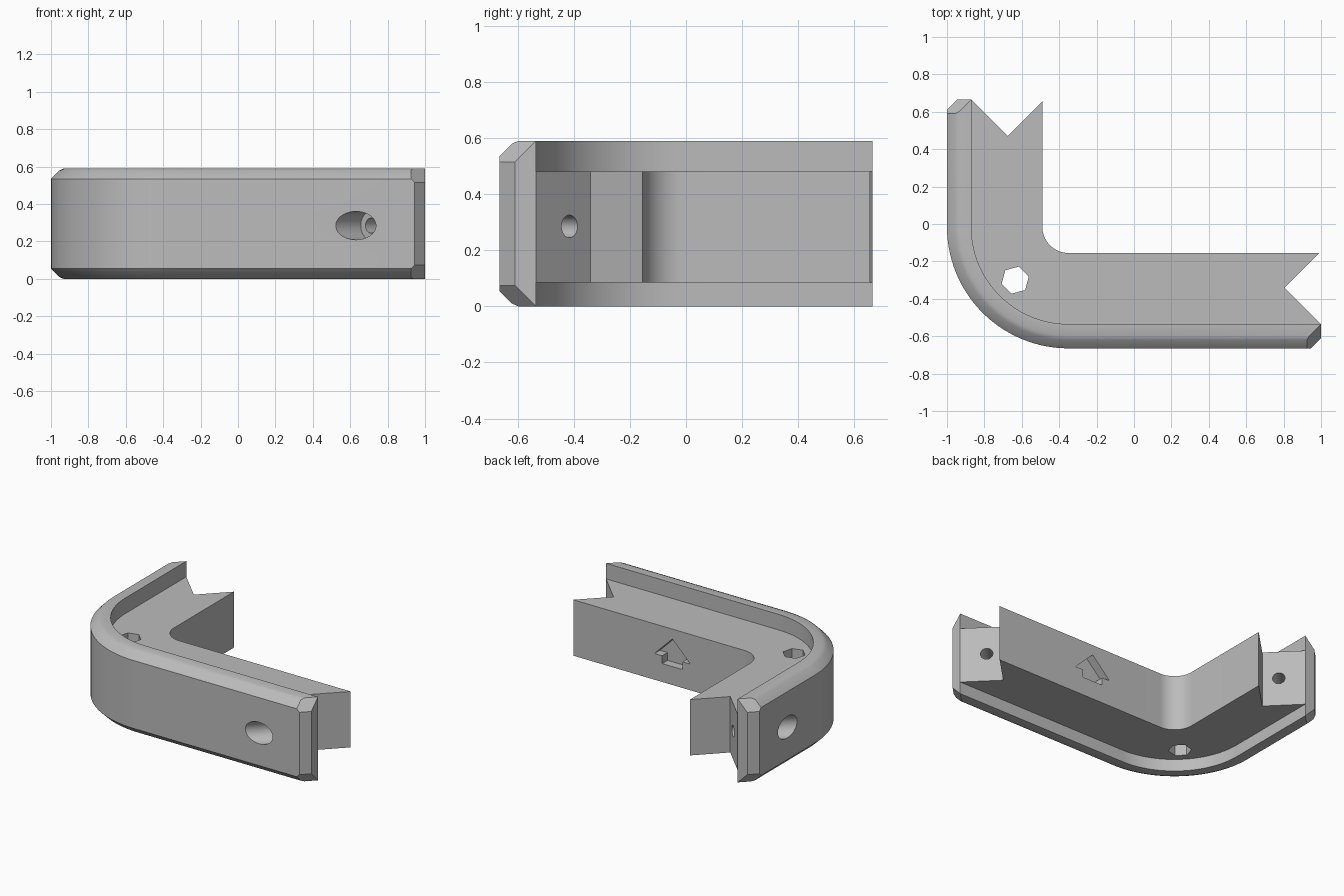
import bpy, bmesh
from math import sin, cos, pi, radians
from mathutils import Vector, Matrix

if "Cube" in bpy.data.objects:
    bpy.data.objects.remove(bpy.data.objects["Cube"], do_unlink=True)

HEIGHT, RADIUS, SHIFT = 0.59, 0.65, 0.335
CENTRE = Vector((-0.35, -0.015))
ARC_STEPS = 28


def swap(x, y):
    """Mirror a plan point from one arm to the other."""
    return y - SHIFT, x - SHIFT


def arm_end(d):
    """Arm end: square on the outer wall, V-notched on the core."""
    return 1.0 if d <= 0.13 else 0.805 + abs(d - 0.325)


def finish(bm, name):
    bmesh.ops.recalc_face_normals(bm, faces=bm.faces)
    mesh = bpy.data.meshes.new(name)
    bm.to_mesh(mesh)
    bm.free()
    obj = bpy.data.objects.new(name, mesh)
    bpy.context.collection.objects.link(obj)
    return obj


def prism(points, offset):
    """Closed solid from a planar outline."""
    bm = bmesh.new()
    face = bm.faces.new([bm.verts.new(p) for p in points])
    ext = bmesh.ops.extrude_face_region(bm, geom=[face])["geom"]
    bmesh.ops.translate(bm, vec=offset, verts=[v for v in ext if isinstance(v, bmesh.types.BMVert)])
    return finish(bm, "cutter")


def cylinder(start, end, radius):
    axis = Vector(end) - Vector(start)
    rot = axis.to_track_quat("Z", "Y").to_matrix().to_4x4()
    bm = bmesh.new()
    bmesh.ops.create_cone(bm, cap_ends=True, segments=40, radius1=radius, radius2=radius,
                          depth=axis.length,
                          matrix=Matrix.Translation((Vector(start) + Vector(end)) / 2) @ rot)
    return finish(bm, "cutter")


# Cross-section: tall chamfered wall plus core, as (distance from outside, height)
top = [(0, 0.535), (0.045, 0.58), (0.068, HEIGHT), (0.13, HEIGHT), (0.13, 0.48), (0.325, 0.48), (0.51, 0.48)]
bottom = [(0.51, 0.085), (0.325, 0.085), (0.13, 0.085), (0.13, 0), (0.068, 0), (0.045, 0.01), (0, 0.055)]
profile = top + bottom

# Sweep the section along arm, corner, arm
bm = bmesh.new()
rings = [[bm.verts.new((*swap(arm_end(d), d - 0.665), z)) for d, z in profile]]
for i in range(ARC_STEPS + 1):
    a = pi + pi / 2 * i / ARC_STEPS
    rings.append([bm.verts.new((CENTRE.x + (RADIUS - d) * cos(a),
                                CENTRE.y + (RADIUS - d) * sin(a), z)) for d, z in profile])
rings.append([bm.verts.new((arm_end(d), d - 0.665, z)) for d, z in profile])
n = len(profile)
for r, s in zip(rings, rings[1:]):
    for i in range(n):
        j = (i + 1) % n
        bm.faces.new((r[i], r[j], s[j], s[i]))
for ring in (rings[0], rings[-1]):
    bm.faces.new(ring[:5] + ring[9:])
    bm.faces.new((ring[4], ring[5], ring[8], ring[9]))
    bm.faces.new((ring[5], ring[6], ring[7], ring[8]))
bmesh.ops.recalc_face_normals(bm, faces=bm.faces)

# Trim the wall ends: upright chamfer and two corner cuts on each arm
for mirrored in (False, True):
    for point, nz in (((1, -0.61, 0.3), 0), ((1, -0.535, HEIGHT), 1), ((1, -0.535, 0), -1)):
        normal = Vector((1, -1, nz))
        if mirrored:
            point = (*swap(point[0], point[1]), point[2])
            normal = Vector((-1, 1, nz))
        cut = bmesh.ops.bisect_plane(bm, geom=bm.verts[:] + bm.edges[:] + bm.faces[:], dist=1e-5,
                                     plane_co=point, plane_no=normal, clear_outer=True)
        edges = [e for e in cut["geom_cut"] if isinstance(e, bmesh.types.BMEdge)]
        bmesh.ops.holes_fill(bm, edges=edges, sides=0)
bracket = finish(bm, "corner_bracket")

cutters = []
# Slanted screw holes with a wide counterbore
for flip in (False, True):
    def at(x):
        p = (x, x - 1.295)
        return (*(swap(*p) if flip else p), 0.285)
    cutters.append(cylinder(at(0.45), at(0.71), 0.076))
    cutters.append(cylinder(at(0.70), at(1.02), 0.04))

# Hexagonal hole in the corner
hexagon = [(-0.635 + 0.075 * cos(radians(15 + 60 * k)),
            -0.30 + 0.075 * sin(radians(15 + 60 * k)), -0.1) for k in range(6)]
cutters.append(prism(hexagon, (0, 0, 0.8)))

# Upward arrow recess on the inner face
half = [(0, 0.41), (0.14, 0.27), (0.08, 0.27), (0.08, 0.215)]
outline = half + [(-x, z) for x, z in reversed(half[1:])]
cutters.append(prism([(0.215 + x, -0.215, z) for x, z in outline], (0, 0.2, 0)))

bpy.context.view_layer.objects.active = bracket
bracket.select_set(True)
for cutter in cutters:
    mod = bracket.modifiers.new("cut", "BOOLEAN")
    mod.operation, mod.solver, mod.object = "DIFFERENCE", "EXACT", cutter
    bpy.ops.object.modifier_apply(modifier=mod.name)
    bpy.data.objects.remove(cutter, do_unlink=True)

# Plain grey plastic
grey = bpy.data.materials.new("grey_plastic")
grey.use_nodes = True
color = (0.5, 0.5, 0.5, 1)
grey.diffuse_color = color
grey.node_tree.nodes["Principled BSDF"].inputs["Base Color"].default_value = color
bracket.data.materials.clear()
bracket.data.materials.append(grey)
bpy.ops.object.shade_smooth_by_angle(angle=radians(30))
